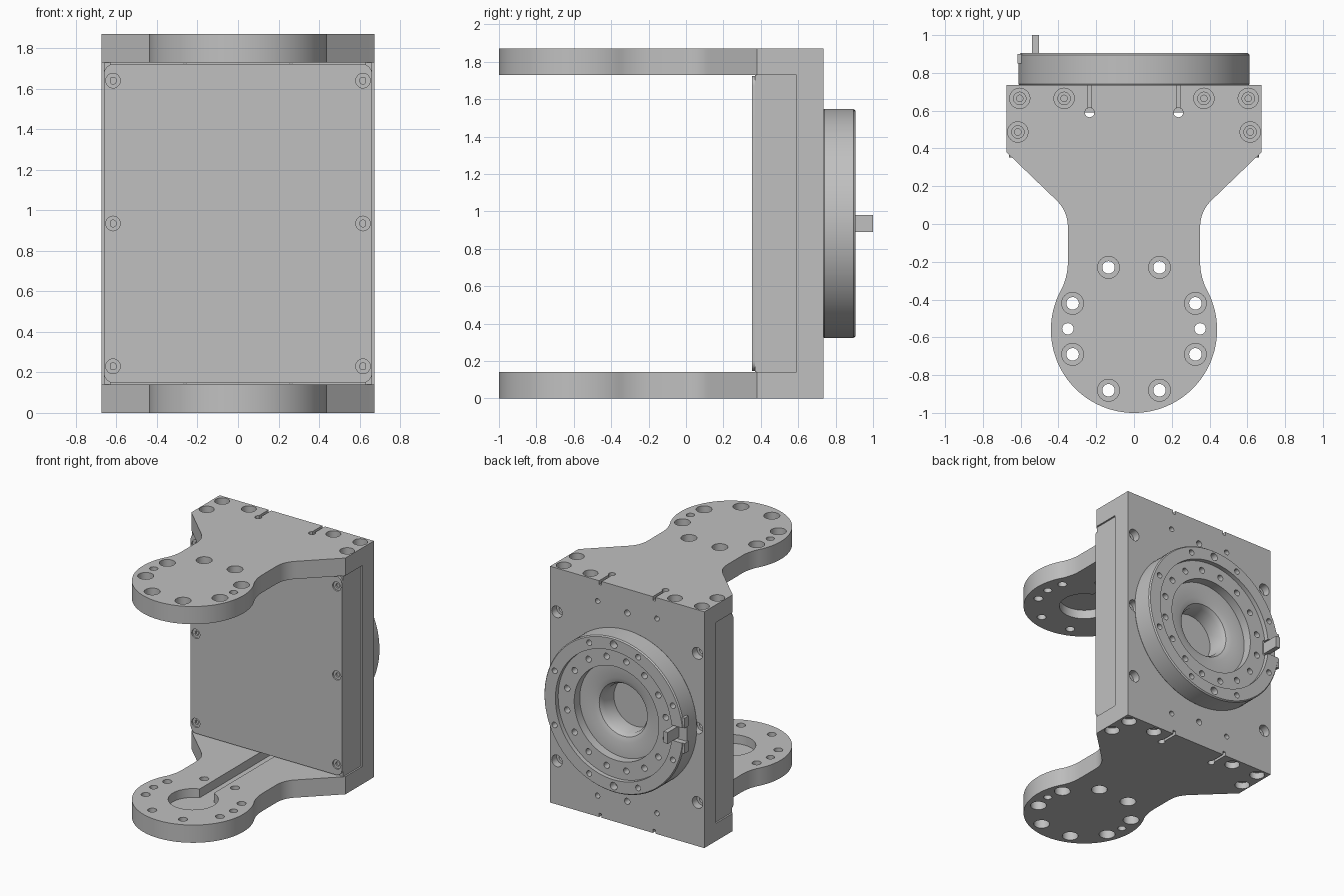
import bpy, bmesh, math
from mathutils import Matrix, Vector

if "Cube" in bpy.data.objects:
    bpy.data.objects.remove(bpy.data.objects["Cube"], do_unlink=True)

grey = bpy.data.materials.new("machined grey")
grey.use_nodes = True
COLOUR = (0.53, 0.53, 0.53, 1)
grey.diffuse_color = COLOUR
grey.node_tree.nodes["Principled BSDF"].inputs["Base Color"].default_value = COLOUR

MID, BACK, HEIGHT = 0.935, 0.735, 1.87
FRONTWARD = Matrix.Rotation(math.pi / 2, 4, 'X')    # local z points to -y
BACKWARD = Matrix.Rotation(-math.pi / 2, 4, 'X')    # local z points to +y


def at(x, y, z, turn=None):
    return Matrix.Translation((x, y, z)) @ (turn or Matrix())


def lathe(bm, profile, matrix, steps=24):
    """Revolve (radius, height) points round local z."""
    part = bmesh.new()
    verts = [part.verts.new((r, 0, h)) for r, h in profile]
    edges = [part.edges.new(pair) for pair in zip(verts, verts[1:])]
    bmesh.ops.spin(part, geom=verts + edges, cent=(0, 0, 0), axis=(0, 0, 1),
                   angle=math.tau, steps=steps)
    merge(bm, part, matrix)


def prism(bm, outline, low, high, matrix=Matrix()):
    """Extrude an (x, y) outline along local z."""
    part = bmesh.new()
    face = part.faces.new([part.verts.new((x, y, low)) for x, y in outline])
    out = bmesh.ops.extrude_face_region(part, geom=[face])
    top = [v for v in out["geom"] if isinstance(v, bmesh.types.BMVert)]
    bmesh.ops.translate(part, verts=top, vec=(0, 0, high - low))
    merge(bm, part, matrix)


def merge(bm, part, matrix):
    bmesh.ops.remove_doubles(part, verts=part.verts, dist=1e-5)
    bmesh.ops.transform(part, matrix=matrix, verts=part.verts)
    bmesh.ops.recalc_face_normals(part, faces=part.faces)
    mesh = bpy.data.meshes.new("temp")
    part.to_mesh(mesh)
    part.free()
    bm.from_mesh(mesh)
    bpy.data.meshes.remove(mesh)


def box(bm, x0, x1, y0, y1, z0, z1):
    prism(bm, [(x0, y0), (x1, y0), (x1, y1), (x0, y1)], z0, z1)


def hole(bm, matrix, *stages, steps=24):
    """Stepped drill; each stage is (radius, depth)."""
    profile, start = [(0, -0.05)], -0.05
    for r, depth in stages:
        profile += [(r, start), (r, depth)]
        start = depth
    lathe(bm, profile + [(0, start)], matrix, steps)


def finish(name, bm):
    mesh = bpy.data.meshes.new(name)
    bm.to_mesh(mesh)
    bm.free()
    mesh.materials.append(grey)
    obj = bpy.data.objects.new(name, mesh)
    bpy.context.collection.objects.link(obj)
    return obj


def activate(obj):
    bpy.ops.object.select_all(action='DESELECT')
    obj.select_set(True)
    bpy.context.view_layer.objects.active = obj


def cut(obj, bm):
    cutter = finish("cutter", bm)
    cutter.hide_render = True
    mod = obj.modifiers.new("cut", 'BOOLEAN')
    mod.operation, mod.solver, mod.object = 'DIFFERENCE', 'EXACT', cutter
    activate(obj)
    bpy.ops.object.modifier_apply(modifier=mod.name)
    bpy.data.objects.remove(cutter, do_unlink=True)


def smooth(obj):
    activate(obj)
    bpy.ops.object.shade_smooth_by_angle(angle=math.radians(30))


def bend(a, b, c, n=10):
    a, b, c = Vector(a), Vector(b), Vector(c)
    return [tuple(a.lerp(b, i / n).lerp(b.lerp(c, i / n), i / n)) for i in range(n + 1)]


def arc(cx, cy, r, start, end, n):
    angles = [math.radians(start + (end - start) * i / n) for i in range(n + 1)]
    return [(cx + r * math.cos(a), cy + r * math.sin(a)) for a in angles]


# Arm plates: waisted outline with a round end
half = [(0.675, BACK), (0.675, 0.38)]
half += bend((0.415, 0.13), (0.35, 0.07), (0.35, -0.02))
half += bend((0.35, -0.2), (0.35, -0.27), (0.381, -0.34))
half += arc(0, -0.56, 0.44, 30, -90, 36)[1:]
outline = half + [(-x, y) for x, y in reversed(half[:-1])]
bm = bmesh.new()
prism(bm, outline, 0, 0.14)
lower = finish("lower_arm_plate", bm)

# Arm holes, counterbored from the outer face
bm = bmesh.new()
for s in (-1, 1):
    for x, y in ((0.135, -0.23), (0.325, -0.42), (0.325, -0.69), (0.135, -0.88)):
        hole(bm, at(s * x, y, 0), (0.058, 0.08), (0.033, 0.2))
    hole(bm, at(s * 0.35, -0.555, 0), (0.03, 0.2))
    for x, y in ((0.605, 0.665), (0.37, 0.665), (0.615, 0.487)):
        hole(bm, at(s * x, y, 0), (0.054, 0.05), (0.033, 0.07), (0.017, 0.1))
    hole(bm, at(s * 0.235, 0.59, 0), (0.025, 0.2))
cut(lower, bm)

# Relief slots on the outer face, keyhole cable pocket on the inner face
bm = bmesh.new()
for s in (-0.235, 0.235):
    box(bm, s - 0.011, s + 0.011, 0.59, 0.8, -0.05, 0.03)
prism(bm, arc(0, -0.56, 0.18, 110, 430, 40) + [(0.0616, 0.585), (-0.0616, 0.585)], 0.07, 0.2)
cut(lower, bm)

upper = lower.copy()
upper.data = lower.data.copy()
upper.name = "upper_arm_plate"
bpy.context.collection.objects.link(upper)
upper.data.transform(Matrix.Translation((0, 0, HEIGHT)) @ Matrix.Scale(-1, 4, (0, 0, 1)))
upper.data.flip_normals()
smooth(lower)
smooth(upper)

# Back plate with mounting holes
bm = bmesh.new()
box(bm, -0.675, 0.675, 0.59, BACK, 0.14, HEIGHT - 0.14)
back = finish("back_plate", bm)
bm = bmesh.new()
hole(bm, at(0, BACK, MID, FRONTWARD), (0.25, 0.2), steps=48)
for up in (-1, 1):
    hole(bm, at(0, BACK, MID + up * 0.745, FRONTWARD), (0.024, 0.06))
    for s in (-1, 1):
        hole(bm, at(s * 0.26, BACK, MID + up * 0.77, FRONTWARD), (0.02, 0.2))
for s in (-1, 1):
    for z in (-0.59, 0, 0.59):
        hole(bm, at(s * 0.615, BACK, MID + z, FRONTWARD), (0.046, 0.06), (0.025, 0.1))
cut(back, bm)
smooth(back)

# Side covers, slightly inset from the frame
for name, s in (("left_side_cover", 1), ("right_side_cover", -1)):
    bm = bmesh.new()
    x0, x1 = sorted((s * 0.63, s * 0.662))
    box(bm, x0, x1, 0.37, 0.6, 0.14, HEIGHT - 0.14)
    finish(name, bm)

# Front cover with rounded corners and sunk screws
w, h, r = 0.662, 0.788, 0.05
rim = []
for sx, sy, a in ((1, 1, 0), (-1, 1, 90), (-1, -1, 180), (1, -1, 270)):
    rim += arc(sx * (w - r), sy * (h - r), r, a, a + 90, 6)
bm = bmesh.new()
prism(bm, rim, 0, 0.03, at(0, 0.383, MID, FRONTWARD))
cover = finish("front_cover", bm)
bm = bmesh.new()
for s in (-1, 1):
    for z in (-0.705, 0, 0.705):
        hole(bm, at(s * 0.617, 0.353, MID + z, BACKWARD), (0.036, 0.012), (0.017, 0.025))
cut(cover, bm)
smooth(cover)

# Rotary flange with stepped centre bore
bm = bmesh.new()
lathe(bm, [(0, 0.6), (0.27, 0.6), (0.27, 0.73), (0.605, 0.73), (0.612, 0.74),
           (0.612, 0.895), (0.604, 0.905), (0.51, 0.905), (0.51, 0.87), (0.37, 0.87),
           (0.37, 0.8), (0.25, 0.8), (0.21, 0.785), (0.19, 0.75), (0.19, 0.63), (0, 0.63)],
      at(0, 0, MID, BACKWARD), 96)
flange = finish("rotary_flange", bm)
bm = bmesh.new()


def ring(angles, radius, y, size):
    for a in angles:
        t = math.radians(a)
        hole(bm, at(radius * math.cos(t), y, MID + radius * math.sin(t), FRONTWARD), (size, 0.06))


ring([22.5 + 45 * i for i in range(8)], 0.56, 0.905, 0.022)
ring([90, 270], 0.56, 0.905, 0.03)
ring([11.25 + 22.5 * i for i in range(16)], 0.44, 0.87, 0.024)
box(bm, -0.7, -0.49, 0.86, 1, MID - 0.06, MID + 0.06)
cut(flange, bm)
smooth(flange)

# Index tab and its stop block beside the rim
bm = bmesh.new()
box(bm, -0.54, -0.503, 0.85, 1.0, MID - 0.045, MID + 0.045)
finish("index_tab", bm)
bm = bmesh.new()
for s in (-1, 1):
    z0, z1 = sorted((MID + s * 0.06, MID + s * 0.14))
    box(bm, -0.617, -0.57, 0.85, 0.9, z0, z1)
finish("stop_blocks", bm)
